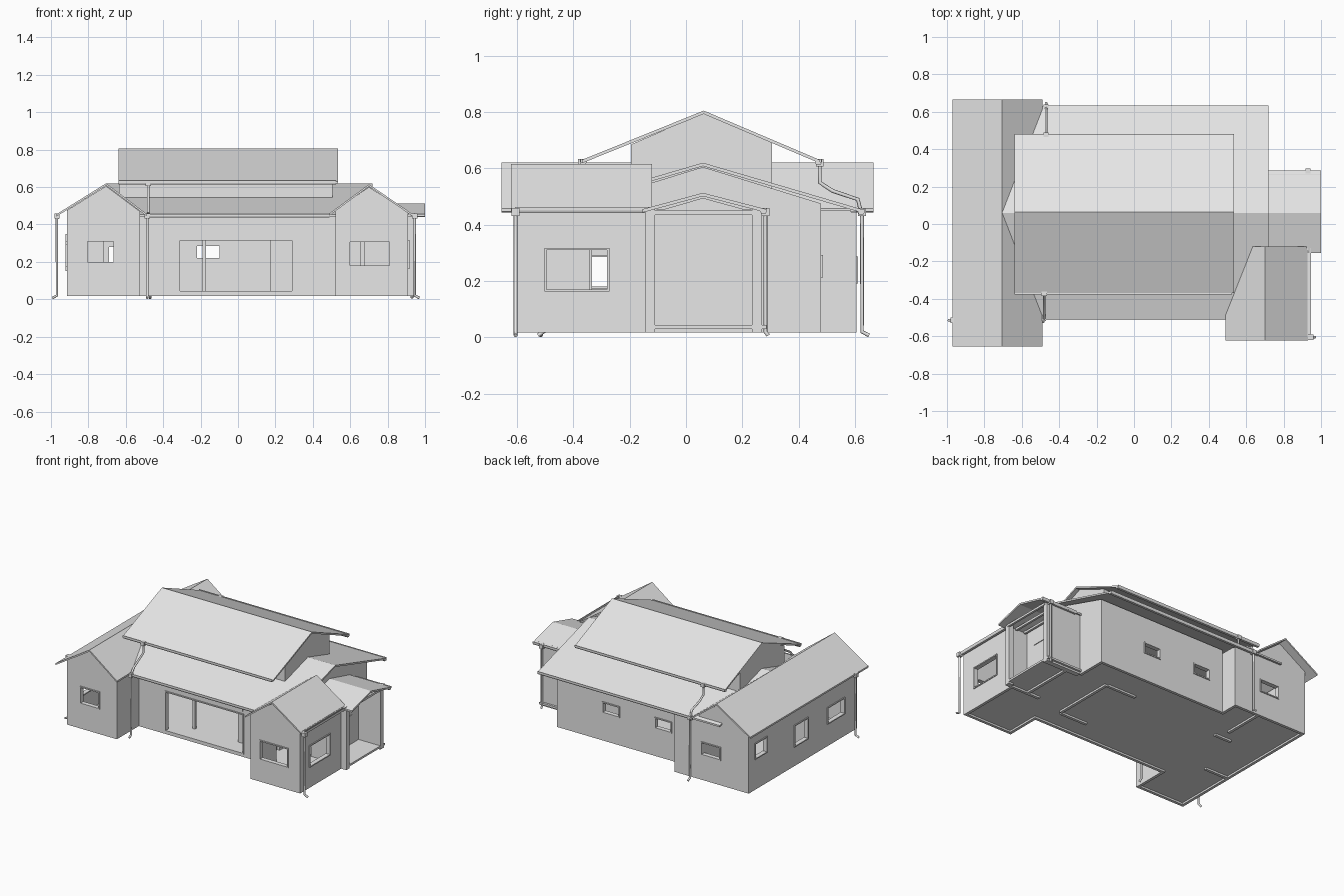
import bpy, bmesh
from mathutils import Vector

cube = bpy.data.objects.get("Cube")
if cube:
    bpy.data.objects.remove(cube, do_unlink=True)

grey = bpy.data.materials.new("plain_grey")
grey.use_nodes = True
GREY = (0.8, 0.8, 0.8, 1)
grey.diffuse_color = GREY
grey.node_tree.nodes["Principled BSDF"].inputs["Base Color"].default_value = GREY


def finish(name, bm):
    bmesh.ops.recalc_face_normals(bm, faces=bm.faces)
    mesh = bpy.data.meshes.new(name)
    bm.to_mesh(mesh)
    bm.free()
    mesh.materials.append(grey)
    ob = bpy.data.objects.new(name, mesh)
    bpy.context.collection.objects.link(ob)
    return ob


def add_box(bm, x0, x1, y0, y1, z0, z1):
    geo = bmesh.ops.create_cube(bm, size=1)
    for v in geo["verts"]:
        v.co = Vector(((x0 + x1) / 2 + v.co.x * (x1 - x0),
                       (y0 + y1) / 2 + v.co.y * (y1 - y0),
                       (z0 + z1) / 2 + v.co.z * (z1 - z0)))


def boxes(name, *items):
    bm = bmesh.new()
    for item in items:
        add_box(bm, *item)
    return finish(name, bm)


def prism(name, axis, profile, a, b):
    """Extrude a (cross, z) profile along x or y from a to b."""
    bm = bmesh.new()
    place = (lambda c, z, t: (t, c, z)) if axis == "x" else (lambda c, z, t: (c, t, z))
    face = bm.faces.new([bm.verts.new(place(c, z, a)) for c, z in profile])
    ext = bmesh.ops.extrude_face_region(bm, geom=[face])
    step = Vector(place(0, 0, b - a))
    for v in ext["geom"]:
        if isinstance(v, bmesh.types.BMVert):
            v.co += step
    return finish(name, bm)


def wall(name, axis, c0, c1, a, b, top=0.455, openings=()):
    """Straight wall with rectangular openings (start, end, sill, head) and slim frames."""
    base, items, at = 0.017, [], a
    put = lambda s, e, z0, z1, d=0: items.append(
        (s, e, c0 - d, c1 + d, z0, z1) if axis == "x" else (c0 - d, c1 + d, s, e, z0, z1))
    for s, e, z0, z1 in sorted(openings):
        put(at, s, base, top)
        put(s, e, base, z0)
        put(s, e, z1, top)
        f, d = 0.008, 0.006
        put(s - f, s, z0 - f, z1 + f, d)
        put(e, e + f, z0 - f, z1 + f, d)
        put(s, e, z0 - f, z0, d)
        put(s, e, z1, z1 + f, d)
        at = e
    put(at, b, base, top)
    return boxes(name, *items)


def gable_roof(name, axis, low, ridge, high, a, b, t=0.012):
    top = [low, ridge, high]
    return prism(name, axis, top + [(c, z - t) for c, z in reversed(top)], a, b)


def gutter(name, axis, c, z, a, b, r=0.012):
    k = r * 0.7
    u = [(c - r, z + r), (c - r, z), (c - k, z - k), (c + k, z - k), (c + r, z), (c + r, z + r),
         (c + k, z + r), (c + k, z), (c - k, z), (c - k, z + r)]
    return prism(name, axis, u, a, b)


def pipe(name, points, r=0.007):
    curve = bpy.data.curves.new(name, "CURVE")
    curve.dimensions = "3D"
    curve.bevel_depth = r
    curve.bevel_resolution = 2
    curve.use_fill_caps = True
    line = curve.splines.new("POLY")
    line.points.add(len(points) - 1)
    for p, co in zip(line.points, points):
        p.co = (*co, 1)
    curve.materials.append(grey)
    ob = bpy.data.objects.new(name, curve)
    bpy.context.collection.objects.link(ob)
    x, y, z = points[0]
    h = 0.014
    boxes(name + "_hopper", (x - h, x + h, y - h, y + h, z - h, z + h))


# Floor slabs
F = (0.03, 0.044)
boxes("floor",
      (-0.915, -0.525, -0.605, 0.605, *F), (-0.525, -0.335, 0.48, 0.605, *F),
      (-0.525, 0.675, -0.36, 0.48, *F), (0.52, 0.91, -0.605, -0.36, *F),
      (0.675, 0.91, -0.36, -0.13, *F), (0.675, 0.95, -0.13, 0.285, *F))

# Main block walls
T = 0.02
wall("main_back_wall", "x", 0.46, 0.48, -0.335, 0.675, 0.475,
     [(-0.22, -0.10, 0.22, 0.285), (0.19, 0.31, 0.22, 0.285)])
wall("main_front_wall", "x", -0.36, -0.34, -0.525, 0.52, 0.475, [(-0.31, 0.29, 0.045, 0.315)])
wall("main_end_wall", "y", 0.655, 0.675, 0.26, 0.48)
prism("main_end_gable", "x", [(-0.36, 0.45), (0.48, 0.45), (0.48, 0.475), (0.06, 0.605), (-0.36, 0.475)],
      0.655, 0.675)
wall("back_extension_wall", "x", 0.585, 0.605, -0.915, -0.335, 0.445, [(-0.69, -0.55, 0.20, 0.28)])
wall("back_extension_side", "y", -0.355, -0.335, 0.46, 0.585, 0.45)
boxes("front_transom", (-0.31, 0.29, -0.364, -0.36, 0.34, 0.43))
boxes("porch_posts", (-0.19, -0.17, -0.24, -0.22, 0.044, 0.50),
      (0.17, 0.29, -0.24, -0.22, 0.044, 0.50))

# West wing walls
wall("west_long_wall", "y", -0.915, -0.895, -0.605, 0.605, 0.47,
     [(-0.46, -0.28, 0.18, 0.285), (-0.05, 0.09, 0.16, 0.30), (0.41, 0.53, 0.24, 0.34)])
wall("west_front_wall", "x", -0.605, -0.585, -0.895, -0.525, 0.455, [(-0.805, -0.665, 0.20, 0.31)])
wall("west_inner_wall", "y", -0.545, -0.525, -0.585, -0.34, 0.47)
west = [(-0.915, 0.44), (-0.525, 0.44), (-0.525, 0.47), (-0.705, 0.605), (-0.915, 0.475)]
for side, y in (("front", -0.605), ("back", 0.585)):
    prism("west_gable_" + side, "y", west, y, y + T)

# East wing walls
wall("east_front_wall", "x", -0.605, -0.585, 0.52, 0.91, 0.455, [(0.60, 0.81, 0.18, 0.305)])
wall("east_side_wall", "y", 0.89, 0.91, -0.585, -0.13, 0.46, [(-0.495, -0.28, 0.17, 0.31)])
wall("east_inner_wall", "y", 0.52, 0.54, -0.585, -0.34, 0.47)
wall("east_back_wall", "x", -0.15, -0.13, 0.675, 0.89)
east = [(0.52, 0.44), (0.91, 0.44), (0.91, 0.465), (0.70, 0.60), (0.52, 0.475)]
for side, y in (("front", -0.605), ("back", -0.15)):
    prism("east_gable_" + side, "y", east, y, y + T)

# Entrance porch with door, side wall, corner post and rafters
wall("entrance_wall", "y", 0.76, 0.78, -0.13, 0.24)
prism("entrance_gable", "x", [(-0.13, 0.44), (0.26, 0.44), (0.06, 0.495)], 0.76, 0.78)
boxes("entrance_door", (0.78, 0.785, -0.06, 0.16, 0.05, 0.25))
boxes("entrance_transom", (0.78, 0.785, -0.06, 0.16, 0.335, 0.385))
wall("entrance_side_wall", "x", 0.235, 0.27, 0.675, 0.95)
boxes("entrance_post", (0.91, 0.95, -0.145, -0.11, 0.017, 0.455))
boxes("entrance_rafters", *[(x, x + 0.015, -0.12, 0.25, 0.435, 0.45) for x in (0.80, 0.87, 0.94)])

# Interior partitions
boxes("partitions",
      (0.44, 0.46, -0.19, 0.26, 0.017, 0.45), (0.21, 0.44, 0.25, 0.27, 0.017, 0.45),
      (0.23, 0.44, -0.21, -0.19, 0.017, 0.45), (-0.545, -0.525, 0.30, 0.585, 0.017, 0.45),
      (-0.62, -0.49, 0.21, 0.23, 0.017, 0.45), (-0.895, -0.72, -0.16, -0.14, 0.017, 0.45))

# Upper storey
prism("upper_walls", "x", [(-0.195, 0.50), (0.305, 0.50), (0.305, 0.695), (0.06, 0.795), (-0.195, 0.685)],
      -0.635, 0.505)

# Roofs
gable_roof("upper_roof", "x", (-0.37, 0.63), (0.063, 0.805), (0.475, 0.63), -0.64, 0.535)
gable_roof("main_roof", "x", (-0.51, 0.453), (0.06, 0.62), (0.63, 0.453), -0.705, 0.72)
gable_roof("west_roof", "y", (-0.97, 0.455), (-0.705, 0.62), (-0.49, 0.458), -0.655, 0.665)
gable_roof("east_roof", "y", (0.49, 0.46), (0.70, 0.615), (0.93, 0.458), -0.622, -0.12)
gable_roof("entrance_roof", "x", (-0.155, 0.455), (0.06, 0.513), (0.285, 0.455), 0.675, 1.0)

# Gutters
gutter("upper_gutter_front", "x", -0.365, 0.622, -0.64, 0.525)
gutter("upper_gutter_back", "x", 0.47, 0.622, -0.64, 0.535)
gutter("main_gutter_front", "x", -0.50, 0.445, -0.49, 0.49)
gutter("main_gutter_back", "x", 0.622, 0.445, -0.48, 0.72)
gutter("east_gutter", "y", 0.935, 0.45, -0.605, -0.125)
gutter("entrance_gutter", "x", 0.275, 0.448, 0.72, 1.0)

# Downpipes
pipe("front_upper_pipe", [(-0.48, -0.37, 0.62), (-0.48, -0.37, 0.555), (-0.48, -0.48, 0.49), (-0.48, -0.505, 0.46)])
pipe("back_upper_pipe", [(-0.47, 0.475, 0.62), (-0.47, 0.475, 0.55), (-0.47, 0.52, 0.52), (-0.47, 0.61, 0.49),
                         (-0.47, 0.62, 0.45)])
LOW = 0.007
for name, x, y, dx, dy in (("front_pipe", -0.485, -0.505, 0, -0.02), ("back_pipe", -0.47, 0.625, 0, 0.025),
                           ("west_pipe", -0.968, -0.515, -0.025, 0), ("east_pipe", 0.945, -0.605, 0.025, 0),
                           ("entrance_pipe", 0.93, 0.282, 0, 0.01)):
    pipe(name, [(x, y, 0.445), (x, y, 0.02), (x + dx, y + dy, LOW)])
